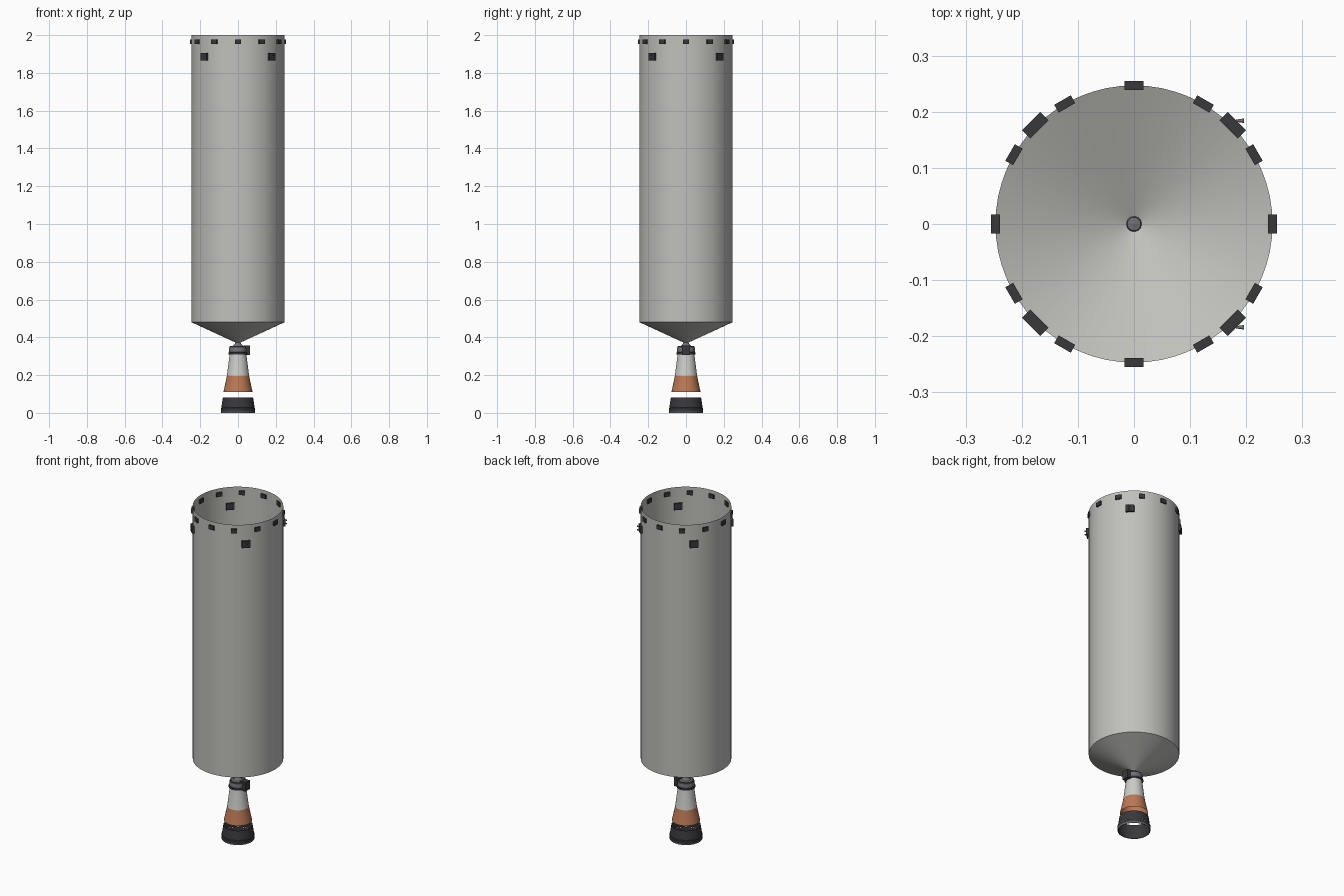
import bpy, math

if "Cube" in bpy.data.objects:
    bpy.data.objects.remove(bpy.data.objects["Cube"])

def mat(name, c):
    m = bpy.data.materials.new(name)
    m.diffuse_color = (*c, 1)
    m.use_nodes = True
    m.node_tree.nodes["Principled BSDF"].inputs["Base Color"].default_value = m.diffuse_color
    return m

GREY = mat("hull_grey", (0.53, 0.53, 0.50))
PALE = mat("bell_pale_grey", (0.60, 0.60, 0.57))
COPPER = mat("copper", (0.50, 0.19, 0.09))
DARK = mat("dark_grey", (0.04, 0.04, 0.046))
STEEL = mat("steel", (0.16, 0.16, 0.18))


def lathe(name, profile, mats, n=64):
    """Spin (radius, z) points round z; mats gives one material per band."""
    used = list(dict.fromkeys(mats))
    verts = [(r * math.cos(2 * math.pi * i / n), r * math.sin(2 * math.pi * i / n), z)
             for r, z in profile for i in range(n)]
    faces = [(b * n + i, b * n + (i + 1) % n, (b + 1) * n + (i + 1) % n, (b + 1) * n + i)
             for b in range(len(profile) - 1) for i in range(n)]
    me = bpy.data.meshes.new(name)
    me.from_pydata(verts, [], faces)
    for m in used:
        me.materials.append(m)
    for p in me.polygons:
        p.material_index = used.index(mats[p.index // n])
    ob = bpy.data.objects.new(name, me)
    bpy.context.collection.objects.link(ob)
    bpy.ops.object.select_all(action='DESELECT')
    ob.select_set(True)
    bpy.context.view_layer.objects.active = ob
    bpy.ops.object.shade_smooth_by_angle(angle=math.radians(30))
    return ob


def box(name, loc, size, m, rot=0):
    bpy.ops.mesh.primitive_cube_add(size=1, location=loc, rotation=(0, 0, rot))
    ob = bpy.context.object
    ob.name, ob.scale = name, size
    ob.data.materials.append(m)


# Open-topped tank with a conical floor
R = 0.247
lathe("tank_shell", [(0.012, 0.372), (R, 0.48), (R, 2.0)], [GREY] * 2)

# Clips round the rim
for i in range(12):
    a = math.radians(30 * i)
    box(f"rim_clip_{i}", (R * math.cos(a), R * math.sin(a), 1.965), (0.016, 0.034, 0.025), DARK, a)

# Thruster blocks on the diagonals, each with small side nozzles
for i in range(4):
    a = math.radians(45 + 90 * i)
    x, y = 0.249 * math.cos(a), 0.249 * math.sin(a)
    box(f"thruster_block_{i}", (x, y, 1.885), (0.021, 0.046, 0.04), DARK, a)
    sy = math.copysign(1, y)
    for dz in (-0.01, 0.01):
        bpy.ops.mesh.primitive_cone_add(vertices=12, radius1=0.004, radius2=0.002, depth=0.014,
                                        location=(x + 0.013, y + sy * 0.008, 1.885 + dz),
                                        rotation=(0, -math.pi / 2, 0))
        bpy.context.object.name = f"thruster_nozzle_{i}"
        bpy.context.object.data.materials.append(STEEL)

# Engine neck, collar and side pump
lathe("engine_neck", [(0.0005, 0.385), (0.012, 0.383), (0.014, 0.37), (0.026, 0.355), (0.04, 0.352)],
      [STEEL] * 4, 32)
lathe("engine_collar", [(0.03, 0.353), (0.043, 0.353), (0.047, 0.345), (0.047, 0.322),
                        (0.051, 0.32), (0.051, 0.31), (0.04, 0.31)],
      [DARK, DARK, STEEL, DARK, DARK, DARK], 32)
box("side_pump", (0.047, 0, 0.332), (0.035, 0.042, 0.052), DARK)

# Engine bell: pale upper part, copper band, then a separate dark skirt
lathe("engine_bell", [(0.044, 0.312), (0.059, 0.195), (0.077, 0.11)], [PALE, COPPER], 48)
lathe("nozzle_skirt", [(0.08, 0.082), (0.088, 0.028)], [DARK], 48)
lathe("nozzle_lip", [(0.086, 0.028), (0.091, 0.025), (0.091, 0.008), (0.089, 0.0), (0.086, 0.0), (0.086, 0.028)],
      [DARK, DARK, STEEL, STEEL, DARK], 48)
